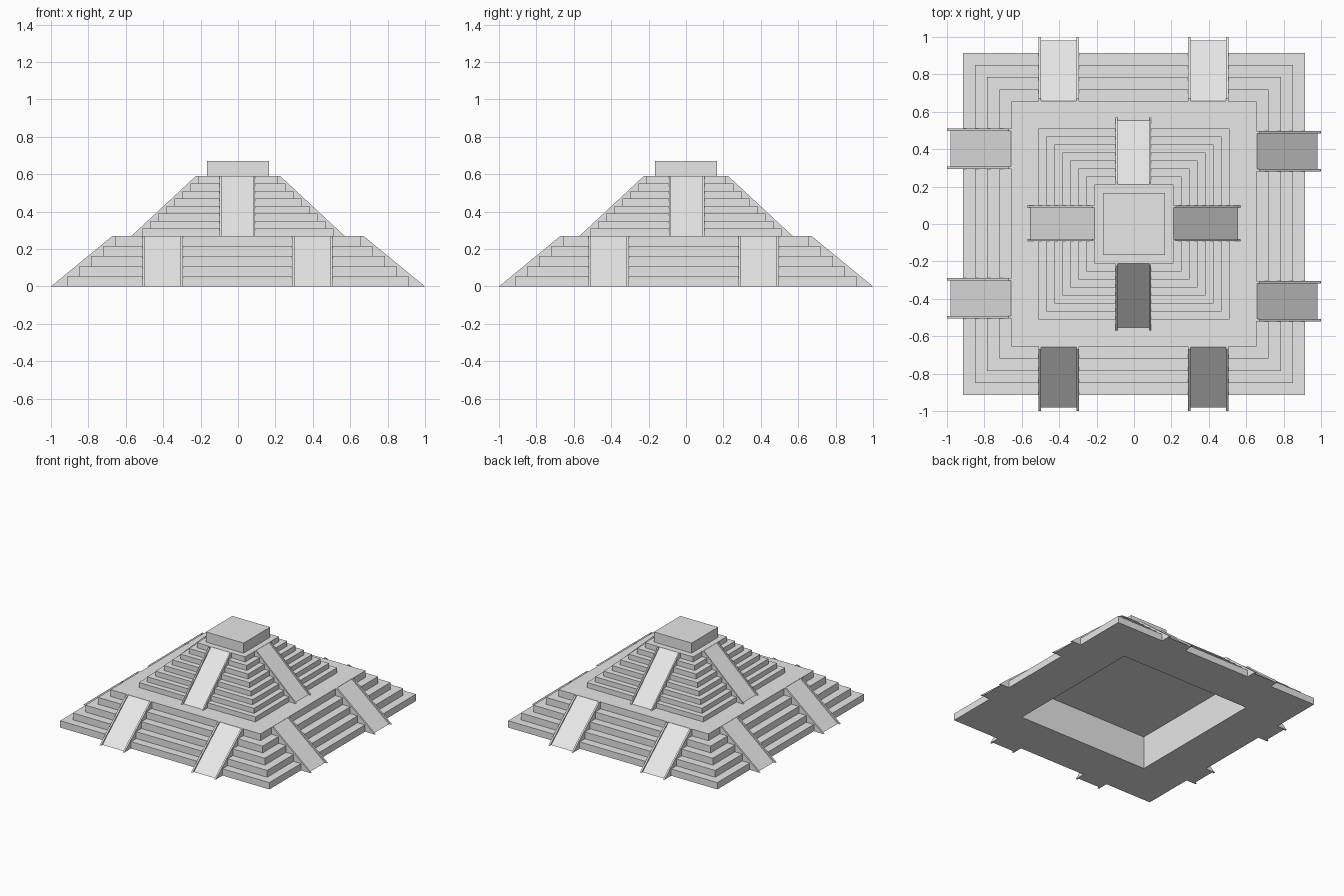
import bpy, bmesh, math
from mathutils import Matrix, Vector

if "Cube" in bpy.data.objects:
    bpy.data.objects.remove(bpy.data.objects["Cube"], do_unlink=True)

stone = bpy.data.materials.new("stone_grey")
stone.use_nodes = True
stone.diffuse_color = (0.8, 0.8, 0.8, 1)
stone.node_tree.nodes["Principled BSDF"].inputs["Base Color"].default_value = (0.8, 0.8, 0.8, 1)


def finish(name, bm):
    bmesh.ops.recalc_face_normals(bm, faces=bm.faces)
    mesh = bpy.data.meshes.new(name)
    bm.to_mesh(mesh)
    bm.free()
    mesh.materials.append(stone)
    obj = bpy.data.objects.new(name, mesh)
    bpy.context.collection.objects.link(obj)
    return obj


def square_loft(name, profile):
    """Skin square rings given as (half width, height), capped at both ends."""
    bm = bmesh.new()
    corners = ((-1, -1), (1, -1), (1, 1), (-1, 1))
    rings = [[bm.verts.new((sx * h, sy * h, z)) for sx, sy in corners] for h, z in profile]
    for a, b in zip(rings, rings[1:]):
        for i in range(4):
            j = (i + 1) % 4
            bm.faces.new((a[i], a[j], b[j], b[i]))
    bm.faces.new(rings[0])
    bm.faces.new(rings[-1])
    return finish(name, bm)


def steps(half_bottom, half_top, z0, z1, count):
    """Stair profile from the bottom step up to the top one."""
    rise = (z1 - z0) / count
    points = []
    for i in range(count):
        half = half_bottom + (half_top - half_bottom) * i / (count - 1)
        points += [(half, z0 + i * rise), (half, z0 + (i + 1) * rise)]
    return points


def slab(name, outline, centre, width, angle):
    """Extrude a (distance out, height) outline sideways, then turn it to its side."""
    bm = bmesh.new()
    face = bm.faces.new([bm.verts.new((centre - width / 2, -r, z)) for r, z in outline])
    out = bmesh.ops.extrude_face_region(bm, geom=[face])
    moved = [g for g in out["geom"] if isinstance(g, bmesh.types.BMVert)]
    bmesh.ops.translate(bm, verts=moved, vec=Vector((width, 0, 0)))
    bmesh.ops.rotate(bm, verts=bm.verts, matrix=Matrix.Rotation(angle, 3, 'Z'))
    return finish(name, bm)


def stairway(name, centre, angle, width, rail, ramp_outline, rail_outline):
    """A smooth ramp between two raised side rails."""
    slab(name + "_ramp", ramp_outline, centre, width - rail, angle)
    for label, side in (("left", 1), ("right", -1)):
        slab(f"{name}_{label}_rail", rail_outline,
             centre + side * (width - rail) / 2, rail, angle)


# Stepped bodies: the base has a square recess underneath
square_loft("lower_terraces", [(0.57, 0.26), (0.57, 0)] + steps(0.915, 0.655, 0, 0.27, 5))
square_loft("upper_terraces", steps(0.51, 0.21, 0.27, 0.59, 8))
square_loft("summit_block", [(0.165, 0.59), (0.165, 0.67)])

# Outlines of ramps and rails, as (distance from centre, height)
low_ramp = [(0.9, 0), (0.982, 0), (0.657, 0.27), (0.64, 0.26)]
low_rail = [(0.9, 0), (1.0, 0), (0.67, 0.271), (0.65, 0.271), (0.65, 0.2)]
high_ramp = [(0.5, 0.27), (0.554, 0.27), (0.211, 0.59), (0.2, 0.58)]
high_rail = [(0.5, 0.27), (0.57, 0.27), (0.225, 0.591), (0.206, 0.591), (0.206, 0.55)]

# Two lower stairways and one upper stairway on every side;
# each entry gives the small sideways shift of the lower and upper ones
sides = {"front": (-0.003, -0.003), "left": (-0.012, 0.003),
         "back": (0.003, 0.003), "right": (-0.003, -0.003)}
for turn, (side, (low_shift, high_shift)) in enumerate(sides.items()):
    angle = turn * math.pi / 2
    for label, x in (("a", -0.4), ("b", 0.4)):
        stairway(f"{side}_lower_stairway_{label}", x + low_shift, angle,
                 0.216, 0.013, low_ramp, low_rail)
    stairway(f"{side}_upper_stairway", high_shift, angle, 0.19, 0.01, high_ramp, high_rail)
